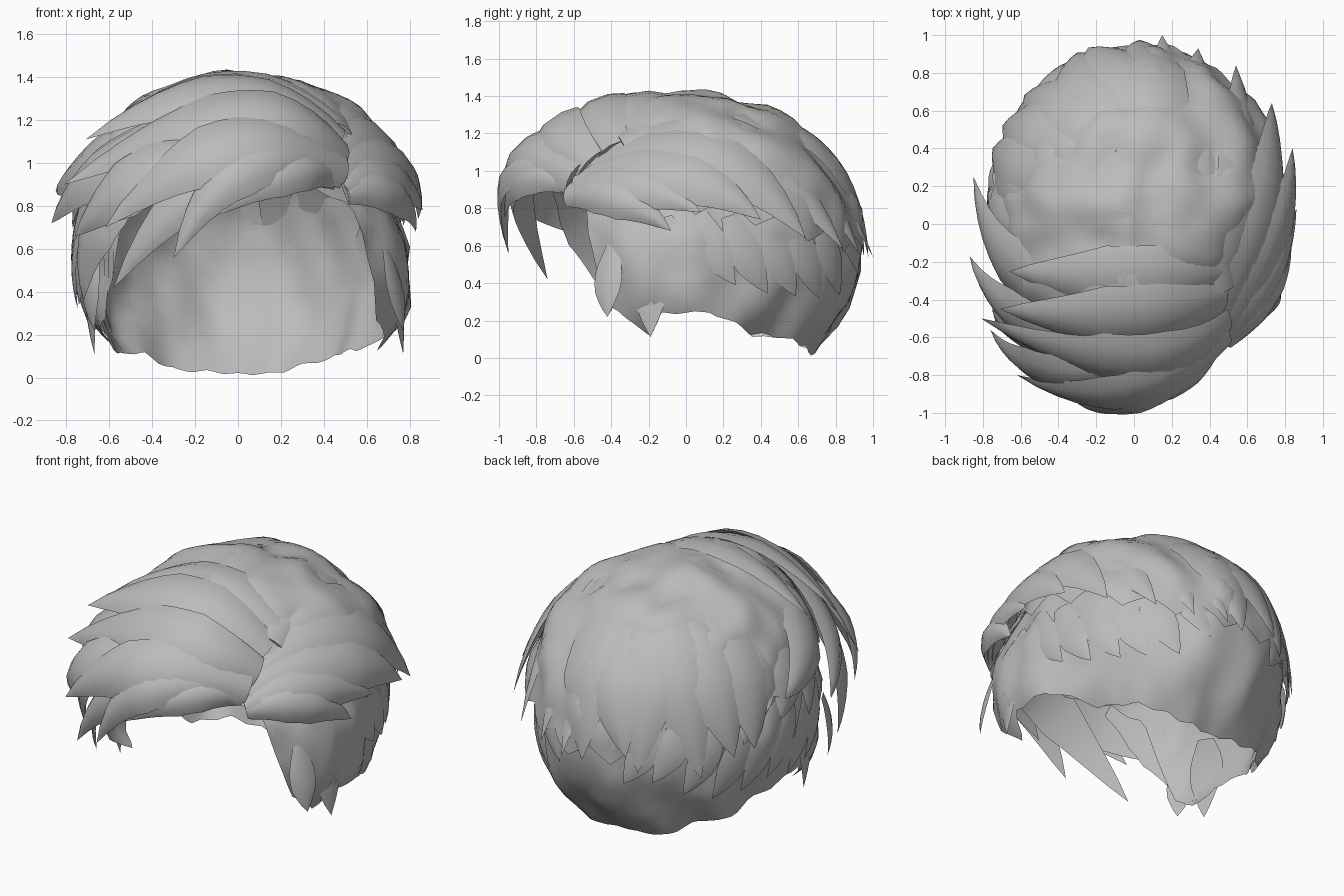
import bpy, bmesh, math, random
from mathutils import Vector, noise

if "Cube" in bpy.data.objects:
    bpy.data.objects.remove(bpy.data.objects["Cube"])

random.seed(4)
hair = bpy.data.materials.new("grey hair")
hair.diffuse_color = (0.5, 0.5, 0.5, 1)
hair.use_nodes = True
hair.node_tree.nodes["Principled BSDF"].inputs["Base Color"].default_value = hair.diffuse_color

CENTRE = Vector((0, 0.05, 0.58))
SCALP = (0.765, 0.83, 0.89, 0.78, 0.79)   # x, front, back, up, down radii
OUTER = (0.785, 0.84, 0.90, 0.835, 0.78)


def skull(a, e, radii, s=1.0):
    """Point at azimuth a (0 = front, 90 = right) and elevation e, in degrees."""
    rx, rf, rb, up, dn = radii
    a, e = math.radians(a), math.radians(e)
    x, y, z = math.cos(e) * math.sin(a), -math.cos(e) * math.cos(a), math.sin(e)
    return CENTRE + s * Vector((x * rx, y * (rb if y > 0 else rf), z * (up if z > 0 else dn)))


def normal(p):
    d = p - CENTRE
    return Vector((d.x / 0.6, d.y / 0.75, d.z / 0.65)).normalized()


def lookup(table, v):
    for (x0, y0), (x1, y1) in zip(table, table[1:]):
        if v <= x1:
            return y0 + (y1 - y0) * (v - x0) / (x1 - x0)
    return table[-1][1]


def finish(name, bm):
    bmesh.ops.recalc_face_normals(bm, faces=bm.faces)
    me = bpy.data.meshes.new(name)
    bm.to_mesh(me)
    bm.free()
    me.materials.append(hair)
    ob = bpy.data.objects.new(name, me)
    bpy.context.collection.objects.link(ob)
    bpy.context.view_layer.objects.active = ob
    ob.select_set(True)
    bpy.ops.object.shade_smooth_by_angle(angle=math.radians(45))
    ob.select_set(False)


def cap(name, radii, edge, teeth, depth, rough, bulges, cols=144, rows=18):
    """Open shell from the crown down to a jagged edge, swollen by (centre, radius, amount)."""
    def place(a, e):
        p = skull(a, e, radii)
        push = rough * noise.noise(p * 5)
        for c, r, amount in bulges:
            push += amount * math.exp(-((p - Vector(c)).length / r) ** 2)
        return bm.verts.new(p + normal(p) * push)
    bm = bmesh.new()
    top = place(0, 90)
    grid = []
    for i in range(cols):
        a = 360 * i / cols - 180
        z = lookup(edge, abs(a)) + depth * abs((i * teeth / cols) % 1 - 0.5)
        h = (z - CENTRE.z) / (radii[3] if z > CENTRE.z else radii[4])
        e0 = math.degrees(math.asin(max(-1, min(1, h))))
        grid.append([place(a, e0 + (90 - e0) * j / rows) for j in range(rows)])
    for i in range(cols):
        c, d = grid[i], grid[(i + 1) % cols]
        for j in range(rows - 1):
            bm.faces.new((c[j], d[j], d[j + 1], c[j + 1]))
        bm.faces.new((c[-1], d[-1], top))
    finish(name, bm)


def lock(name, start, mid, tip, w, thick=0.05, steps=12):
    """Tapered blade of hair curving through three points."""
    start, mid, tip = Vector(start), Vector(mid), Vector(tip)
    ctrl = 2 * mid - (start + tip) / 2
    bm = bmesh.new()
    rings = []
    for i in range(steps):
        t = i / steps
        p = start * (1 - t) ** 2 + ctrl * 2 * t * (1 - t) + tip * t * t
        tan = ((ctrl - start) * (1 - t) + (tip - ctrl) * t).normalized()
        n = normal(p)
        side = tan.cross(n).normalized()
        n = side.cross(tan)
        k = min(0.5 + 1.5 * t, 1) * min(1, (1 - t) * 2.4) ** 0.8
        ring = []
        for u in (-1, -0.6, 0, 0.6, 1):
            ring.append(p + side * w * k * u + n * thick * k * (0.8 - 1.1 * u * u))
        ring.append(p - n * thick * 0.3 * k)
        rings.append([bm.verts.new(v) for v in ring])
    for r, s in zip(rings, rings[1:]):
        for j in range(6):
            bm.faces.new((r[j], r[(j + 1) % 6], s[(j + 1) % 6], s[j]))
    end = bm.verts.new(tip)
    for j in range(6):
        bm.faces.new((rings[-1][j], rings[-1][(j + 1) % 6], end))
    bm.faces.new(rings[0])
    finish(name, bm)


# Under layer: hairline, sideburns, ear arches and nape
cap("scalp_layer", SCALP,
    [(0, .90), (30, .88), (44, .80), (50, .55), (57, .28), (66, .21), (71, .13), (77, .26),
     (95, .26), (106, .19), (115, .11), (135, .10), (155, .04), (180, .00)], 24, 0.03, 0.05,
    [((.70, -.20, .30), .36, .08), ((-.70, -.15, .3), .3, .01), ((-.5, .62, .7), .3, -.03)])
# Upper layer: full volume with pointed ends
cap("crown_layer", OUTER,
    [(0, .98), (40, .93), (60, .82), (100, .74), (140, .58), (180, .52)], 18, 0.2, 0.05,
    [((-.05, -.52, 1.2), .32, .10), ((.64, .25, .95), .35, .07), ((.3, -.1, 1.33), .25, .03),
     ((-.55, -.3, 1.1), .3, .05), ((-.5, .62, .75), .32, -.03), ((.5, .62, .75), .3, .03)])

# Swept fringe, from the parting toward the left
fringe = [
    ((.46, -.25, 1.20), (-.05, -.30, 1.365), (-.66, -.25, 1.14), .19),
    ((.48, -.40, 1.12), (-.05, -.50, 1.33), (-.71, -.45, 1.11), .19),
    ((.50, -.52, 1.04), (-.02, -.73, 1.21), (-.81, -.50, .90), .19),
    ((.50, -.60, .98), (-.04, -.90, 1.07), (-.62, -.80, .70), .17),
    ((.48, -.62, .94), (.05, -.93, .99), (-.30, -.95, .56), .13),
    ((.45, -.62, .94), (-.10, -.88, .93), (-.58, -.74, .42), .14),
    ((.45, -.64, .93), (.22, -.86, .96), (-.12, -.97, .75), .11),
    ((-.05, -.78, 1.10), (-.48, -.78, .92), (-.76, -.56, .66), .16),
    ((-.10, -.65, 1.20), (-.60, -.50, 1.0), (-.87, -.17, .72), .16),
    ((-.15, -.40, 1.32), (-.62, -.25, 1.06), (-.85, .25, .87), .18),
    ((-.40, -.68, .95), (-.65, -.55, .72), (-.72, -.45, .36), .14),
]
for s, m, t, w in fringe:
    lock("fringe_lock", s, m, t, w, 0.06)

# Right side locks fanning back from the parting
right = [
    ((.50, -.64, .87), (.73, -.30, .92), (.86, .08, .78), .13),
    ((.50, -.60, .92), (.76, -.08, .98), (.84, .40, .74), .16),
    ((.50, -.50, 1.0), (.70, .12, 1.07), (.73, .64, .64), .18),
    ((.48, -.35, 1.1), (.58, .27, 1.15), (.54, .84, .58), .18),
    ((.48, -.35, 1.16), (.38, .40, 1.20), (.34, .93, .55), .18),
    ((.42, -.25, 1.20), (.24, .46, 1.24), (.15, 1.0, .54), .17),
    ((.50, -.64, .86), (.73, -.38, .86), (.83, -.08, .68), .11),
]
for s, m, t, w in right:
    lock("right_lock", s, m, t, w, 0.05)

# Long wide locks over the top and down the back
for i in range(6):
    a = 178 + 15 * i
    lock("back_lock", skull(a - 25, 66, OUTER, .96), skull(a - 6, 34, OUTER, .99),
         skull(a + 6 * math.sin(i * 2.3), -3 + 5 * math.sin(i * 1.7), OUTER, 1.03), .19, 0.045)
for i in range(3):
    lock("left_lock", skull(-62 - 18 * i, 45, OUTER, .97), skull(-70 - 18 * i, 25, OUTER, .98),
         skull(-80 - 18 * i, 3 + 5 * (i % 2), OUTER, 1.0), .16, 0.04)

# Short flat shaggy wisps on the lower sides
for side in (-1, 1):
    for i in range(8):
        a = 66 + 12 * i
        e = random.uniform(-6, 6)
        lock("shaggy_wisp", skull(side * a, e + 16, SCALP, 1.0),
             skull(side * (a + 6), e, SCALP, 1.01),
             skull(side * (a + 14), e - 14, SCALP, 1.03), .09, 0.012, 8)

# Sideburn points
for side, out in ((-1, 0), (1, .10)):
    for y, z, w in ((-.42, .22, .08), (-.19, .11, .11)):
        lock("sideburn_point", (side * (.66 + out / 3), y + .03, .60),
             (side * (.69 + out / 2), y, .40),
             (side * (.67 + out), y, z), w, 0.015, 8)
